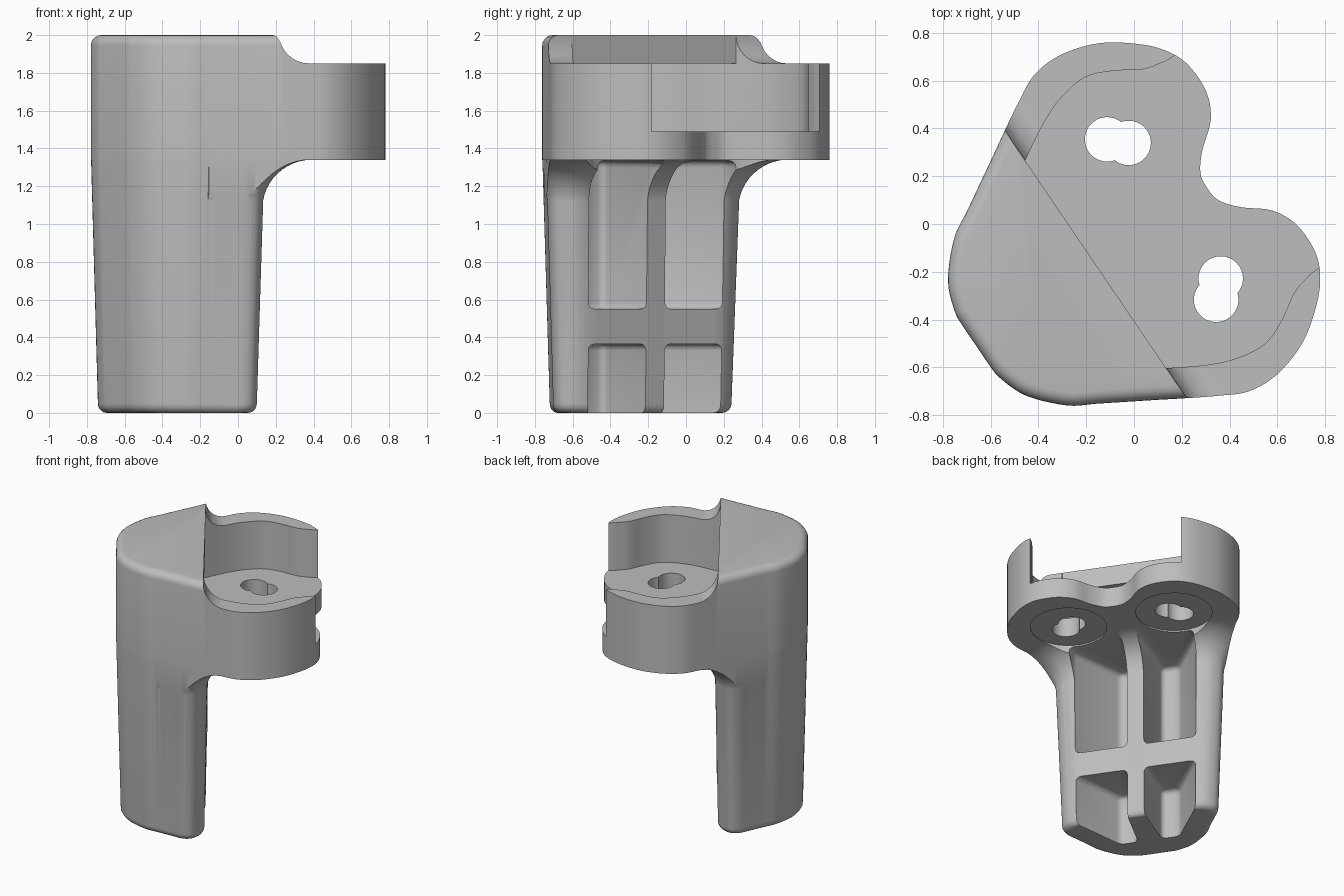
import bpy, bmesh, math
from mathutils import Vector

if "Cube" in bpy.data.objects:
    bpy.data.objects.remove(bpy.data.objects["Cube"], do_unlink=True)

grey = bpy.data.materials.new("light grey plastic")
grey.use_nodes = True
colour = (0.51, 0.51, 0.51, 1)
grey.diffuse_color = colour
grey.node_tree.nodes["Principled BSDF"].inputs["Base Color"].default_value = colour


def smooth(points, closed=True, steps=5):
    """Curve through the points."""
    pts = [Vector(p) for p in points]
    n = len(pts)
    get = lambda i: pts[i % n] if closed else pts[max(0, min(n - 1, i))]
    out = []
    for i in range(n if closed else n - 1):
        a, b, c, d = (get(i + k) for k in (-1, 0, 1, 2))
        for s in range(steps):
            t = s / steps
            out.append(0.5 * (2 * b + (c - a) * t + (2 * a - 5 * b + 4 * c - d) * t * t
                              + (3 * b - a - 3 * c + d) * t ** 3))
    return out if closed else out + [pts[-1]]


def mirrored(half):
    return half + [(u, -v) for u, v in reversed(half) if abs(v) > 1e-6]


def scaled(ring, su, sv, centre=-0.45):
    return [Vector((centre + (p[0] - centre) * su, p[1] * sv)) for p in ring]


def inset(ring, d):
    out = []
    for i, p in enumerate(ring):
        t = (ring[(i + 1) % len(ring)] - ring[i - 1]).normalized()
        out.append(p + Vector((t.y, -t.x)) * d)
    return out


def loft(name, layers, place=lambda a, b, h: (a, b, h)):
    """Solid through stacked rings, given as (ring, height)."""
    bm = bmesh.new()
    loops = [[bm.verts.new(place(p[0], p[1], h)) for p in ring] for ring, h in layers]
    for low, high in zip(loops, loops[1:]):
        for i in range(len(low)):
            j = (i + 1) % len(low)
            bm.faces.new((low[i], low[j], high[j], high[i]))
    bm.faces.new(loops[0][::-1])
    bm.faces.new(loops[-1])
    bmesh.ops.recalc_face_normals(bm, faces=bm.faces[:])
    mesh = bpy.data.meshes.new(name)
    bm.to_mesh(mesh)
    bm.free()
    mesh.materials.append(grey)
    ob = bpy.data.objects.new(name, mesh)
    bpy.context.collection.objects.link(ob)
    return ob


def prism(name, ring, low, high):
    return loft(name, [(ring, low), (ring, high)])


def across(name, profile):
    """Side profile (depth, height) drawn out over the whole width."""
    return loft(name, [(profile, -1), (profile, 1)], lambda a, b, h: (a, h, b))


def disc(u, v, r, n=48):
    return [(u + r * math.cos(2 * math.pi * i / n), v + r * math.sin(2 * math.pi * i / n))
            for i in range(n)]


def apply(ob, mod):
    bpy.context.view_layer.objects.active = ob
    bpy.ops.object.modifier_apply(modifier=mod.name)


def combine(ob, other, operation):
    mod = ob.modifiers.new("combine", 'BOOLEAN')
    mod.operation, mod.solver, mod.object = operation, 'EXACT', other
    apply(ob, mod)
    bpy.data.objects.remove(other, do_unlink=True)


# Plan outlines, half of each, mirrored about the middle plane
lobe = [(.338, 0), (.35, -.07), (.411, -.145), (.511, -.23), (.562, -.34), (.561, -.476),
        (.516, -.578), (.43, -.67), (.3, -.76), (.142, -.808), (.004, -.8),
        (-.115, -.742), (-.228, -.677), (-.33, -.616)]
back = [(-.44, -.551), (-.55, -.486), (-.659, -.421), (-.777, -.292), (-.826, -.17),
        (-.833, -.1), (-.833, 0)]
corner = [(-.2, 0), (-.2, -.2), (-.2, -.35), (-.2, -.42), (-.208, -.485),
          (-.237, -.55), (-.295, -.599), (-.36, -.596)]
outline = smooth(mirrored(lobe + back))
leg_outline = smooth(mirrored(corner + back))
area = sum(p.x * q.y - q.x * p.y for p, q in zip(outline, outline[1:] + outline[:1]))
inward = 1 if area < 0 else -1

# Head: two lobed block with a rounded top edge
layers = [(outline, 1.34)]
for k in range(6):
    a = k / 5 * math.pi / 2
    layers.append((inset(outline, inward * .055 * (1 - math.cos(a))), 1.945 + .055 * math.sin(a)))
bracket = loft("corner_bracket", layers)

# Step down to the rim, with a concave sweep
sweep = [(-.09 - .138 * math.cos(a), 2 - .15 * math.sin(a))
         for a in [k / 8 * math.pi / 2 for k in range(9)]]
combine(bracket, across("step_cutter", [(-.228, 2.2)] + sweep + [(1, 1.85), (1, 2.2)]),
        'DIFFERENCE')

# Recess inside the rim, open above in front and running on under the raised top
rim = [tuple(p) for p in smooth(
    [(-.228, -.525), (-.084, -.607), (.04, -.657), (.174, -.673), (.288, -.629),
     (.391, -.566), (.466, -.545), (.544, -.537), (.9, -.537)], closed=False)]
hollow = [tuple(p) for p in smooth(
    [(-.703, 0), (-.7, -.1), (-.67, -.21), (-.59, -.31), (-.4, -.423), (-.228, -.525)],
    closed=False)]
combine(bracket, prism("recess_cutter", mirrored(rim), 1.49, 2.3), 'DIFFERENCE')
combine(bracket, prism("hollow_cutter", mirrored(hollow + rim[1:]), 1.49, 1.85), 'DIFFERENCE')


# Leg: tapered, with a rounded foot
def taper(z):
    return .915 + .083 * (z - .05) / 1.29


foot = .05
layers = []
for k in range(6):
    a = k / 5 * math.pi / 2
    d = foot * (1 - math.sin(a))
    layers.append((scaled(leg_outline, .915 - d / .4, .915 - d / .6), foot * (1 - math.cos(a))))
layers += [(scaled(leg_outline, .998, .998), 1.34), (scaled(leg_outline, .995, .995), 1.4)]
leg = loft("leg", layers)

# Concave flare from the leg out to the underside of the lobes
layers = []
for k in range(13):
    a = k / 12 * math.pi / 2
    z = 1.09 + .25 * math.sin(a)
    ring = scaled(leg_outline, taper(z), taper(z))
    layers.append((inset(ring, inward * (.003 - .253 * (1 - math.cos(a)))), z))
layers.append((layers[-1][0], 1.36))
flare = loft("flare", layers)
trim = [(max(p.x, -.55), p.y) for p in scaled(outline, .998, .998)]
combine(flare, prism("flare_trim", trim, 1, 1.5), 'INTERSECT')
combine(leg, flare, 'UNION')

# Pockets that leave a cross of ribs
pocket = [(-.58, .085), (-.2, .058), (.1, .055), (.1, .45), (-.2, .44), (-.58, .21)]
for side in (1, -1):
    ring = [(u, v * side) for u, v in pocket]
    for low, high in ((-.2, .365), (.55, 1.335)):
        cutter = prism("pocket_cutter", ring, low, high)
        mod = cutter.modifiers.new("round", 'BEVEL')
        mod.width, mod.segments, mod.limit_method = .035, 3, 'ANGLE'
        mod.angle_limit = math.radians(25)
        apply(cutter, mod)
        combine(leg, cutter, 'DIFFERENCE')

combine(bracket, leg, 'UNION')

# Flat seats and double round screw holes
for side in (1, -1):
    combine(bracket, prism("seat_cutter", disc(.146, .375 * side, .262), 1.0, 1.346), 'DIFFERENCE')
    for u, v in ((.172, .343), (.106, .406)):
        combine(bracket, prism("hole_cutter", disc(u, v * side, .093), 1.2, 1.6), 'DIFFERENCE')

# Turn into place and shade
bracket.rotation_euler.z = math.radians(34.2)
bracket.location = (.028, -.041, 0)
bpy.ops.object.select_all(action='DESELECT')
bracket.select_set(True)
bpy.context.view_layer.objects.active = bracket
bpy.ops.object.shade_smooth_by_angle(angle=math.radians(32))
